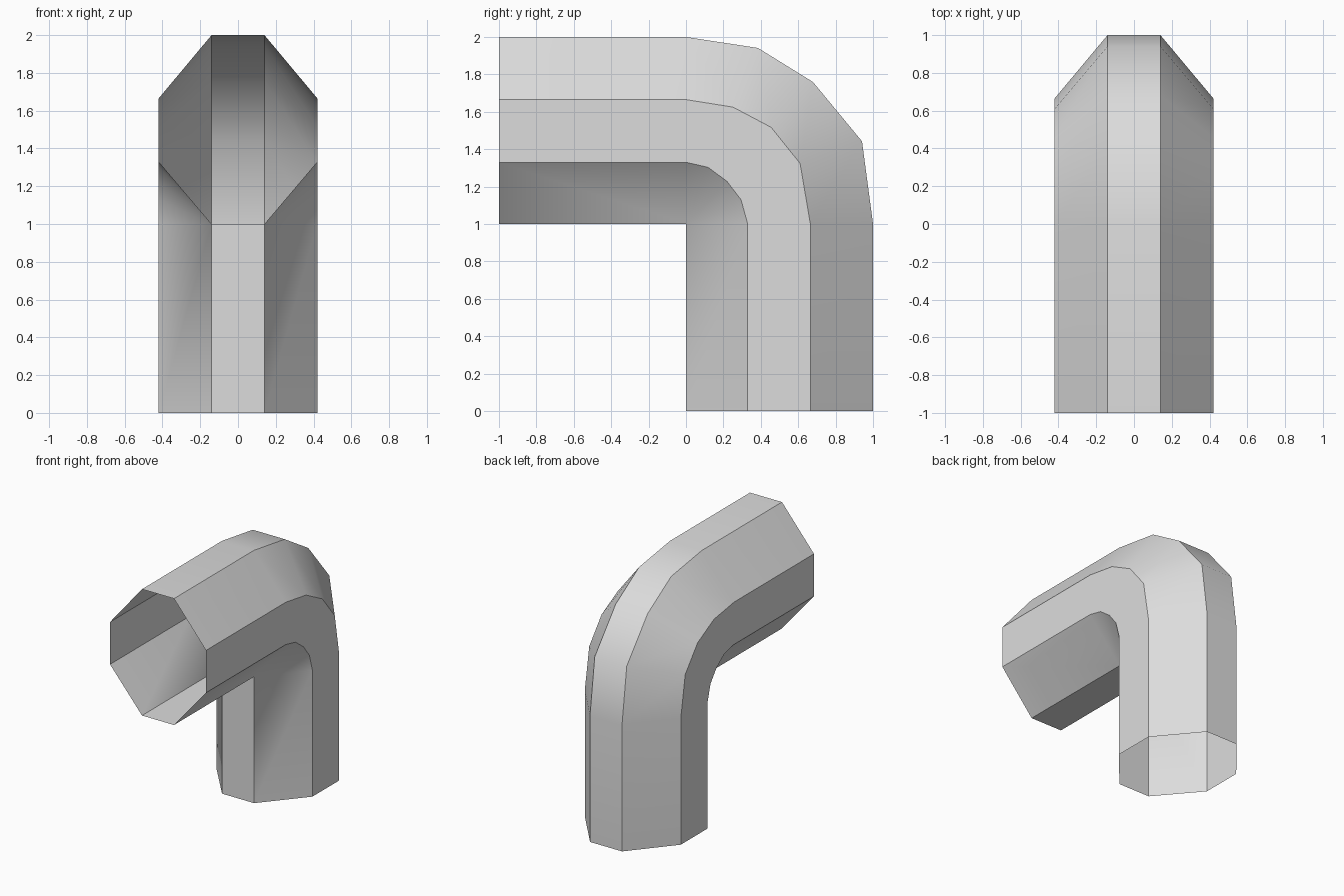
import bpy
import bmesh
import math

cube = bpy.data.objects.get("Cube")
if cube:
    bpy.data.objects.remove(cube, do_unlink=True)

# Light grey for the whole pipe
GREY = (0.72, 0.72, 0.72, 1.0)
mat = bpy.data.materials.new("light_grey")
mat.use_nodes = True
mat.diffuse_color = GREY
mat.node_tree.nodes["Principled BSDF"].inputs["Base Color"].default_value = GREY

# Octagonal cross-section: (x, which lengthwise line it follows)
SECTION = [(-0.14, 3), (0.14, 3), (0.42, 2), (0.42, 1),
           (0.14, 0), (-0.14, 0), (-0.42, 1), (-0.42, 2)]

# Lengthwise lines from inside to outside of the elbow:
# radius, then the (y, height) points around the bend
BENDS = [
    (0.0, [(0, 0)] * 3),
    (0.33, [(0.118, 0.303), (0.219, 0.228), (0.294, 0.13)]),
    (0.665, [(0.251, 0.625), (0.455, 0.517), (0.61, 0.324)]),
    (1.0, [(0.385, 0.941), (0.679, 0.759), (0.941, 0.442)]),
]


def line_points(radius, bend):
    """Horizontal run, bend, then vertical run down to the ground."""
    return [(-1, radius), (0, radius), *bend, (radius, 0), (radius, -1)]


lines = [line_points(r, b) for r, b in BENDS]

# Open-ended elbow: bridge the rings of the cross-section
bm = bmesh.new()
rings = []
for i in range(len(lines[0])):
    ring = []
    for x, level in SECTION:
        y, h = lines[level][i]
        ring.append(bm.verts.new((x, y, 1 + h)))
    rings.append(ring)
for a, b in zip(rings, rings[1:]):
    for k in range(len(SECTION)):
        n = (k + 1) % len(SECTION)
        bm.faces.new((a[k], b[k], b[n], a[n]))

# The inner corner of the elbow collapses to a single crease
bmesh.ops.remove_doubles(bm, verts=bm.verts, dist=0.0005)
bmesh.ops.recalc_face_normals(bm, faces=bm.faces)
bm.faces.ensure_lookup_table()
top = max(bm.faces, key=lambda f: f.calc_center_median().z)
if top.normal.z < 0:
    bmesh.ops.reverse_faces(bm, faces=bm.faces)

mesh = bpy.data.meshes.new("elbow_pipe")
bm.to_mesh(mesh)
bm.free()
mesh.materials.append(mat)
pipe = bpy.data.objects.new("elbow_pipe", mesh)
bpy.context.collection.objects.link(pipe)

# Smooth around the bend, sharp along the octagon's edges
bpy.ops.object.select_all(action="DESELECT")
pipe.select_set(True)
bpy.context.view_layer.objects.active = pipe
bpy.ops.object.shade_smooth_by_angle(angle=math.radians(36))
